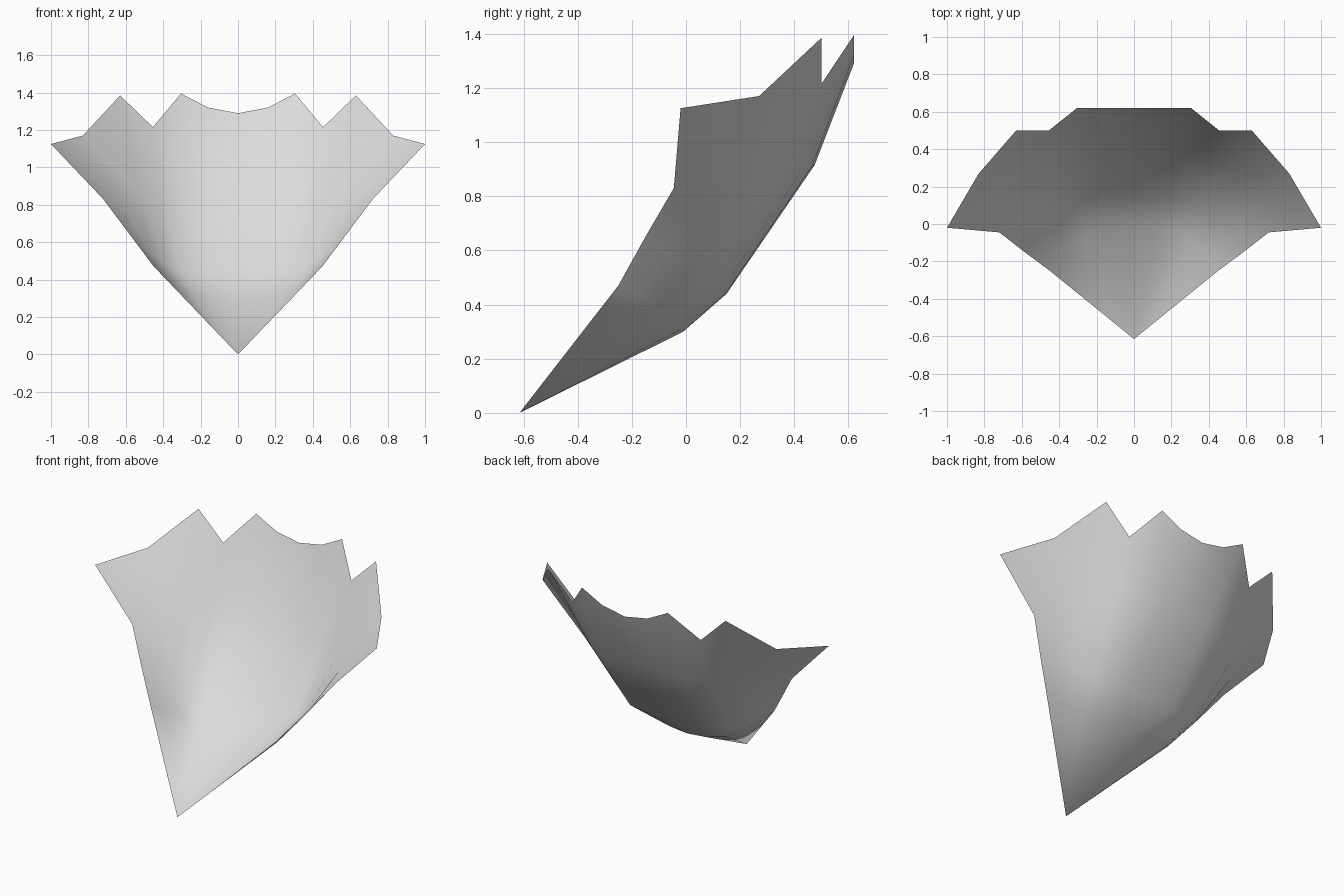
import bpy, bmesh

if "Cube" in bpy.data.objects:
    bpy.data.objects.remove(bpy.data.objects["Cube"])

# Cross-sections of the right half, from the centre line out to the rim
FRONT_TIP = (0, -0.615, 0)
FLOOR = [(0, -0.01, 0.30), (0.13, -0.02, 0.307), (0.25, -0.045, 0.33), (0.32, -0.09, 0.36),
         (0.37, -0.135, 0.395), (0.415, -0.19, 0.435), (0.45, -0.25, 0.47)]
LOWER_WALL = [(0, 0.15, 0.44), (0.16, 0.148, 0.443), (0.305, 0.13, 0.453), (0.39, 0.085, 0.485),
              (0.465, 0.02, 0.54), (0.53, -0.06, 0.595), (0.585, -0.15, 0.65)]
UPPER_WALL = [(0, 0.475, 0.915), (0.16, 0.465, 0.91), (0.30, 0.43, 0.90), (0.42, 0.36, 0.885),
              (0.53, 0.26, 0.87), (0.65, 0.12, 0.855), (0.72, -0.045, 0.83)]
JAGGED_RIM = [(0, 0.62, 1.29), (0.16, 0.62, 1.32), (0.305, 0.62, 1.395), (0.455, 0.50, 1.215),
              (0.63, 0.50, 1.385), (0.83, 0.27, 1.17), (1.0, -0.02, 1.125)]

# Curved sheet: a fan at the tip, then strips between the sections
bm = bmesh.new()
tip = bm.verts.new(FRONT_TIP)
grid = [[bm.verts.new(p) for p in row] for row in (FLOOR, LOWER_WALL, UPPER_WALL, JAGGED_RIM)]
for a, b in zip(grid[0], grid[0][1:]):
    bm.faces.new((tip, b, a))
for low, high in zip(grid, grid[1:]):
    for c in range(len(low) - 1):
        bm.faces.new((low[c], low[c + 1], high[c + 1], high[c]))

# Mirror to the left half and weld the centre line
half = bm.verts[:] + bm.edges[:] + bm.faces[:]
bmesh.ops.mirror(bm, geom=half, axis='X', merge_dist=0.0005)
bmesh.ops.remove_doubles(bm, verts=bm.verts[:], dist=0.0005)
bmesh.ops.recalc_face_normals(bm, faces=bm.faces[:])
# Inner side of the bowl faces up
if sum(f.normal.z * f.calc_area() for f in bm.faces) < 0:
    bmesh.ops.reverse_faces(bm, faces=bm.faces[:])
for f in bm.faces:
    f.smooth = True

mesh = bpy.data.meshes.new("curved_shell")
bm.to_mesh(mesh)
bm.free()
shell = bpy.data.objects.new("curved_shell", mesh)
bpy.context.collection.objects.link(shell)

# Plain light grey
grey = bpy.data.materials.new("light_grey")
grey.diffuse_color = (0.72, 0.72, 0.72, 1)
grey.use_nodes = True
grey.node_tree.nodes["Principled BSDF"].inputs["Base Color"].default_value = grey.diffuse_color
mesh.materials.append(grey)
